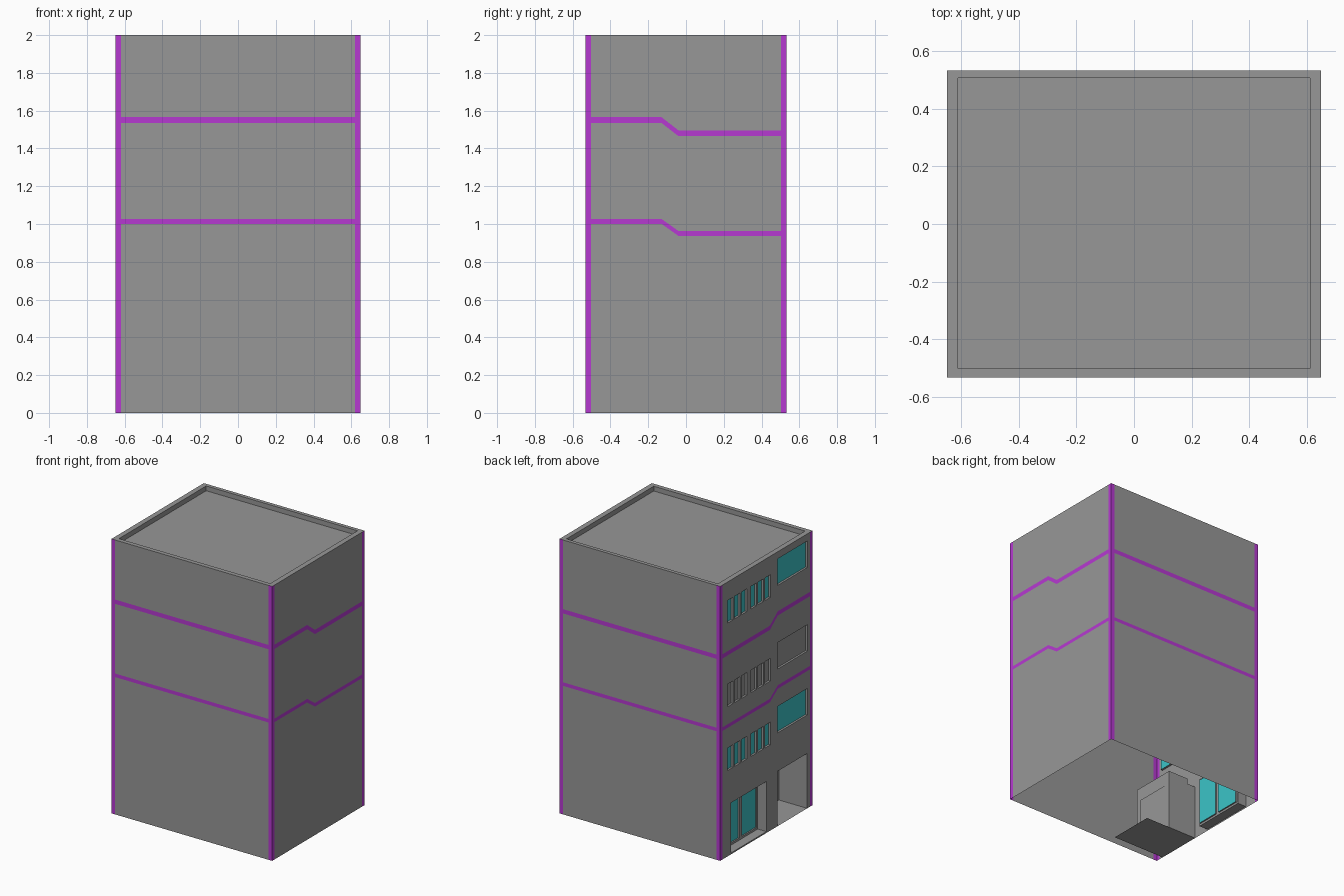
import bpy

if "Cube" in bpy.data.objects:
    bpy.data.objects.remove(bpy.data.objects["Cube"])

X, Y, H = 0.648, 0.532, 2.0      # half sizes and height
S = 0.028                        # corner strip width


def material(name, col):
    m = bpy.data.materials.new(name)
    m.diffuse_color = (*col, 1)
    m.use_nodes = True
    m.node_tree.nodes["Principled BSDF"].inputs["Base Color"].default_value = m.diffuse_color
    return m


GREY = material("dark_grey_wall", (0.31, 0.31, 0.31))
PURPLE = material("purple_trim", (0.47, 0.042, 0.64))
TEAL = material("teal_glass", (0.045, 0.55, 0.58))


def sheet(name, quads, mat=GREY):
    """One object from a list of four-corner faces."""
    me = bpy.data.meshes.new(name)
    verts = [v for q in quads for v in q]
    me.from_pydata(verts, [], [tuple(range(i, i + 4)) for i in range(0, len(verts), 4)])
    ob = bpy.data.objects.new(name, me)
    bpy.context.collection.objects.link(ob)
    me.materials.append(mat)
    return ob


def pane(x, r):
    """Rectangle facing -x; r = (y0, y1, z0, z1)."""
    a, b, c, d = r
    return [(x, b, c), (x, a, c), (x, a, d), (x, b, d)]


def reveal(x0, x1, r):
    """Four inward-facing sides of an opening from x0 back to x1."""
    a, b, c, d = r
    ring = [(a, c), (b, c), (b, d), (a, d)]
    return [[(x0, *p), (x0, *q), (x1, *q), (x1, *p)]
            for p, q in zip(ring, ring[1:] + ring[:1])]


# openings of the street facade
shop = (0.0, 0.405, 0.01, 0.375)
garage = (-0.47, -0.13, 0.0, 0.40)
floors = [(0.625, 0.68, TEAL), (1.09, 1.145, GREY), (1.70, 1.755, TEAL)]
starts = [-0.046 + i * 0.08 + (0.03 if i > 2 else 0) for i in range(6)]
windows = []
for zs, zb, mat in floors:
    windows += [((y, y + 0.064, zs, zs + 0.165), mat) for y in starts]
    windows.append(((-0.472, -0.128, zb, zb + 0.193), mat))
holes = [shop, garage] + [w for w, _ in windows]

# street facade: grid of cells that skips the openings
ys = sorted({-Y + S, Y - S, *[v for h in holes for v in h[:2]]})
zs = sorted({0, H, *[v for h in holes for v in h[2:]]})
cells = []
for a, b in zip(ys, ys[1:]):
    for c, d in zip(zs, zs[1:]):
        m, n = (a + b) / 2, (c + d) / 2
        if not any(h[0] < m < h[1] and h[2] < n < h[3] for h in holes):
            cells.append(pane(-X, (a, b, c, d)))
sheet("street_wall", cells)

# plain walls between the corner strips
x, y = X - S, Y - S
sheet("plain_walls", [
    [(-x, -Y, 0), (x, -Y, 0), (x, -Y, H), (-x, -Y, H)],
    [(x, Y, 0), (-x, Y, 0), (-x, Y, H), (x, Y, H)],
    [(X, -y, 0), (X, y, 0), (X, y, H), (X, -y, H)]])

# corner strips
for i, (sx, sy) in enumerate([(-1, -1), (1, -1), (1, 1), (-1, 1)]):
    path = [(sx * x, sy * Y), (sx * X, sy * Y), (sx * X, sy * y)]
    if sx * sy > 0:
        path.reverse()
    sheet(f"corner_strip_{i}", [[(*q, 0), (*p, 0), (*p, H), (*q, H)]
                                for p, q in zip(path, path[1:])], PURPLE)

# stepped bands round the building
bx, by = X + 0.0006, Y + 0.0006
for name, z, t, drop in [("lower_band", 1.001, 0.026, 0.064), ("upper_band", 1.535, 0.031, 0.07)]:
    ring = [(-bx, -by, z), (bx, -by, z), (bx, -0.13, z), (bx, -0.04, z - drop), (bx, by, z - drop),
            (-bx, by, z - drop), (-bx, -0.04, z - drop), (-bx, -0.13, z)]
    sheet(name, [[p, q, (q[0], q[1], q[2] + t), (p[0], p[1], p[2] + t)]
                 for p, q in zip(ring, ring[1:] + ring[:1])], PURPLE)

# parapet rim, its inner faces and the sunken roof
outer = [(-X, -Y), (X, -Y), (X, Y), (-X, Y)]
inner = [(-0.610, -0.500), (0.610, -0.500), (0.610, 0.505), (-0.610, 0.505)]
R = H - 0.035
quads = [[(*p, R) for p in inner]]
for i in range(4):
    j = (i + 1) % 4
    quads.append([(*outer[i], H), (*outer[j], H), (*inner[j], H), (*inner[i], H)])
    quads.append([(*inner[i], H), (*inner[j], H), (*inner[j], R), (*inner[i], R)])
sheet("roof", quads)

# upper windows
D = -X + 0.015
for i, (r, mat) in enumerate(windows):
    sheet(f"window_reveal_{i}", reveal(-X, D, r))
    sheet(f"window_pane_{i}", [pane(D, r)], mat)

# shop front: recess, two glass panes and their frame
D = -X + 0.07
sheet("shop_recess", reveal(-X, D, shop))
glass = [(0.012, 0.18, 0.025, 0.36), (0.21, 0.393, 0.025, 0.36)]
sheet("shop_glass", [pane(D + 0.01, g) for g in glass], TEAL)
a, b, c, d = shop
frame = [pane(D, r) for r in [(a, b, c, 0.025), (a, b, 0.36, d), (a, 0.012, 0.025, 0.36),
                              (0.18, 0.21, 0.025, 0.36), (0.393, b, 0.025, 0.36)]]
for g in glass:
    frame += reveal(D, D + 0.01, g)
sheet("shop_frame", frame)

# garage: lintel, higher passage behind it, back wall with door, long floor
D, L = -0.42, -0.58
a, b = garage[:2]
tall = (a, b, 0, 0.44)
sheet("garage_lintel", reveal(-X, L, garage)[1:] + [pane(L, (a, b, 0.40, 0.44))])
sheet("garage_passage", reveal(L, D, tall)[1:] + [pane(D, tall)])
sheet("garage_door", [pane(D + e, (-0.43, -0.17, 0, 0.34)) for e in (-0.006, 0.006)])
sheet("garage_floor", [[(-X, a, 0), (-0.225, a, 0), (-0.225, b, 0), (-X, b, 0)]])
